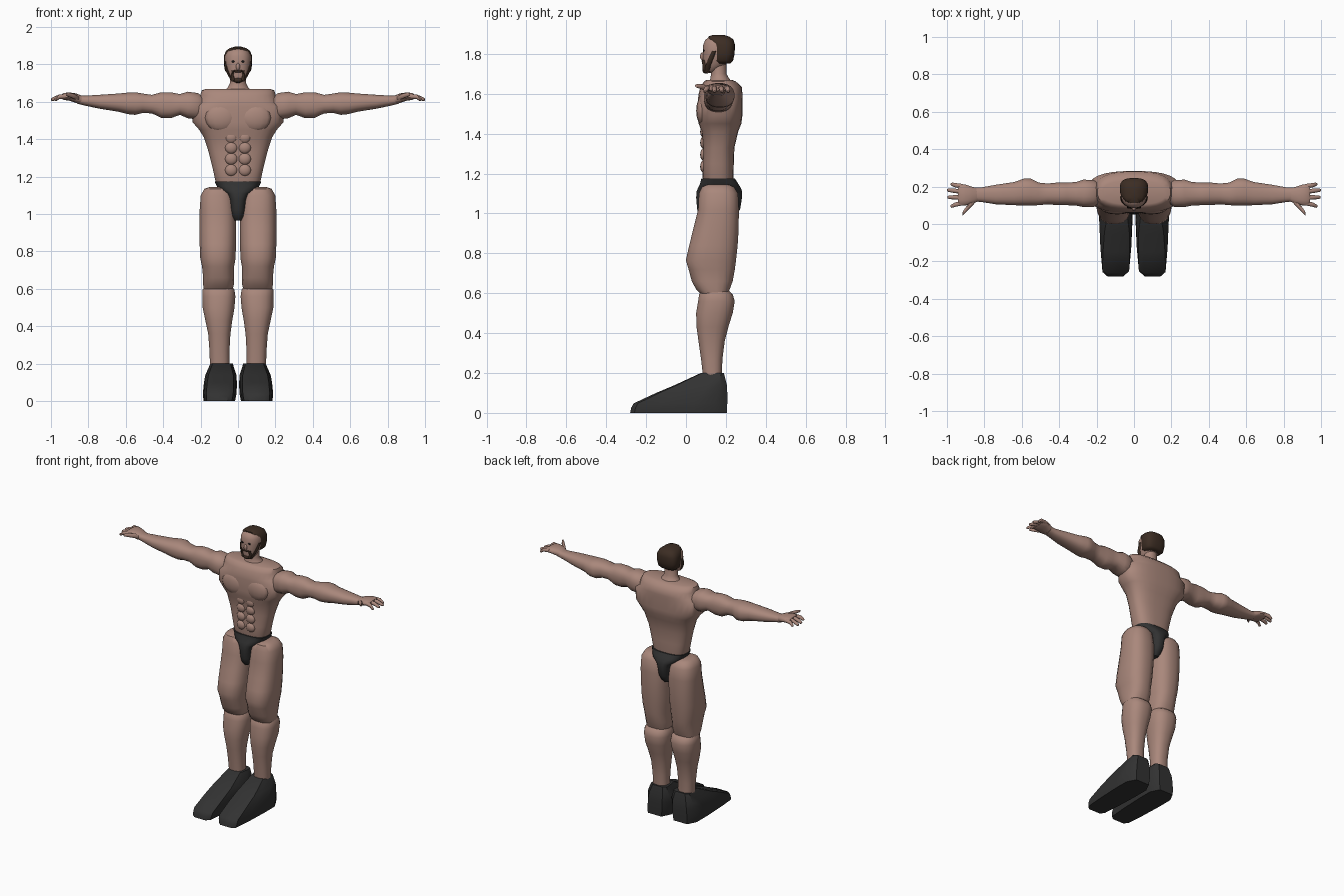
import bpy, bmesh, math


def material(name, rgb):
    m = bpy.data.materials.new(name)
    m.diffuse_color = (*rgb, 1)
    return m


SKIN = material("skin", (0.40, 0.245, 0.20))
BLACK = material("black cloth", (0.032, 0.032, 0.032))
HAIR = material("dark brown hair", (0.045, 0.026, 0.017))
EYE = material("dark eyes", (0.01, 0.01, 0.01))


def finish(name, bm, mat, mirror, angle):
    bmesh.ops.recalc_face_normals(bm, faces=bm.faces[:])
    me = bpy.data.meshes.new(name)
    bm.to_mesh(me)
    bm.free()
    me.materials.append(mat)
    ob = bpy.data.objects.new(name, me)
    bpy.context.collection.objects.link(ob)
    bpy.ops.object.select_all(action='DESELECT')
    bpy.context.view_layer.objects.active = ob
    ob.select_set(True)
    bpy.ops.object.shade_smooth_by_angle(angle=math.radians(angle))
    if mirror:
        ob.modifiers.new("mirror", 'MIRROR').use_mirror_merge = False
    return ob


def loft(name, rings, mat, axis='z', n=20, power=2.4, mirror=False, angle=45):
    """Rings are (t, a0, a1, b0, b1): along z a=x, b=y; along x a=y, b=z."""
    bm = bmesh.new()
    loops = []
    for t, a0, a1, b0, b1 in rings:
        loop = []
        for i in range(n):
            th = 2 * math.pi * (i + 0.5) / n
            c, s = math.cos(th), math.sin(th)
            a = (a0 + a1) / 2 + (a1 - a0) / 2 * math.copysign(abs(c) ** (2 / power), c)
            b = (b0 + b1) / 2 + (b1 - b0) / 2 * math.copysign(abs(s) ** (2 / power), s)
            loop.append(bm.verts.new((a, b, t) if axis == 'z' else (t, a, b)))
        loops.append(loop)
    for p, q in zip(loops, loops[1:]):
        for i in range(n):
            j = (i + 1) % n
            bm.faces.new((p[i], p[j], q[j], q[i]))
    bm.faces.new(loops[0])
    bm.faces.new(loops[-1])
    return finish(name, bm, mat, mirror, angle)


def sym(rings):
    """Expand (z, half_width, y0, y1) to full rings."""
    return [(z, -w, w, y0, y1) for z, w, y0, y1 in rings]


def blob(name, loc, size, mat, mirror=False):
    bm = bmesh.new()
    bmesh.ops.create_uvsphere(bm, u_segments=14, v_segments=8, radius=1)
    for v in bm.verts:
        v.co = [l + c * s for l, c, s in zip(loc, v.co, size)]
    return finish(name, bm, mat, mirror, 60)


# Torso with broad chest and narrow waist
loft("torso", sym([
    (1.12, .10, .10, .23), (1.18, .122, .083, .238), (1.25, .137, .083, .24),
    (1.33, .157, .085, .243), (1.41, .183, .078, .262), (1.45, .208, .063, .278),
    (1.49, .243, .06, .283), (1.575, .25, .06, .283), (1.595, .212, .062, .284),
    (1.635, .203, .072, .28), (1.662, .195, .09, .25), (1.67, .17, .105, .23)]),
    SKIN, n=28, power=2.7)
blob("chest_muscle", (.09, .085, 1.515), (.088, .034, .075), SKIN, True)
for z in (1.235, 1.295, 1.355, 1.41):
    blob("abdominal_muscle", (.036, .09, z), (.034, .019, .032), SKIN, True)

# Legs
loft("thigh", [
    (1.145, .07, .15, .11, .21), (1.135, .045, .18, .08, .24), (1.10, .022, .20, .064, .262),
    (1.02, .01, .206, .06, .266), (.92, .009, .206, .035, .265), (.84, .01, .206, .015, .26),
    (.765, .012, .203, -.002, .252), (.72, .02, .193, .012, .246), (.66, .02, .187, .028, .235),
    (.62, .022, .187, .05, .22), (.59, .03, .182, .08, .21)],
    SKIN, mirror=True, power=2.5)
loft("lower_leg", [
    (.625, .04, .17, .09, .20), (.595, .018, .19, .065, .235), (.56, .013, .192, .06, .245),
    (.50, .018, .19, .05, .235), (.43, .03, .175, .052, .213), (.36, .04, .16, .062, .195),
    (.27, .045, .153, .075, .183), (.18, .045, .15, .085, .18)],
    SKIN, mirror=True)

# Shoes: flat outline that shrinks towards the ankle
bm = bmesh.new()
loops = []
for z, w, toe, heel in ((0, .084, -.28, .205), (.025, .088, -.275, .206), (.048, .09, -.262, .207),
                        (.10, .088, -.15, .207), (.14, .083, -.055, .205), (.20, .06, .075, .19)):
    cx = .1 - .06 * z
    length = heel - toe
    outline = [(.5, 0), (.8, .045), (.92, .3), (1, .65), (1, .87), (.62, 1)]
    pts = [(cx + w * a, toe + length * b) for a, b in outline]
    pts += [(cx - w * a, toe + length * b) for a, b in reversed(outline)]
    loops.append([bm.verts.new((x, y, z)) for x, y in pts])
for p, q in zip(loops, loops[1:]):
    for i in range(len(p)):
        j = (i + 1) % len(p)
        bm.faces.new((p[i], p[j], q[j], q[i]))
bm.faces.new(loops[0])
bm.faces.new(loops[-1])
finish("shoe", bm, BLACK, True, 40)

# Briefs: waistband narrowing to a strip between the legs
loft("briefs", sym([
    (.965, .022, .085, .23), (.985, .036, .066, .25), (1.02, .043, .055, .272),
    (1.08, .05, .05, .282), (1.11, .066, .052, .282), (1.13, .103, .06, .275),
    (1.15, .115, .07, .262), (1.175, .126, .076, .246)]), BLACK, power=2.8)

# Arms, held straight out
loft("arm", [
    (.19, .11, .22, 1.53, 1.63), (.215, .09, .235, 1.505, 1.648), (.27, .09, .238, 1.512, 1.655),
    (.31, .098, .225, 1.53, 1.642), (.36, .10, .222, 1.512, 1.652), (.41, .10, .222, 1.513, 1.652),
    (.46, .105, .217, 1.538, 1.638), (.51, .10, .222, 1.54, 1.645), (.55, .098, .243, 1.53, 1.652),
    (.59, .098, .243, 1.534, 1.65), (.64, .10, .225, 1.547, 1.645), (.74, .105, .21, 1.563, 1.638),
    (.82, .118, .195, 1.58, 1.633), (.86, .12, .195, 1.59, 1.635)],
    SKIN, axis='x', mirror=True)
loft("palm", [
    (.83, .122, .19, 1.588, 1.63), (.865, .105, .20, 1.594, 1.645), (.90, .098, .212, 1.606, 1.65),
    (.93, .098, .214, 1.61, 1.648), (.94, .105, .208, 1.615, 1.642)],
    SKIN, axis='x', mirror=True, n=14)
for y0, y1, tip in ((.202, .212, .98), (.173, .181, 1.0), (.142, .143, .998), (.112, .096, .982)):
    r = .0125
    loft("finger", [
        (.915, y0 - r, y0 + r, 1.617, 1.642), (.955, (y0 + y1) / 2 - r, (y0 + y1) / 2 + r, 1.615, 1.64),
        (tip - .008, y1 - .01, y1 + .01, 1.604, 1.624), (tip, y1 - .004, y1 + .004, 1.608, 1.618)],
        SKIN, axis='x', mirror=True, n=10, power=2)
loft("thumb", [
    (.85, .112, .14, 1.605, 1.63), (.88, .08, .115, 1.616, 1.644),
    (.905, .055, .083, 1.626, 1.65), (.918, .044, .062, 1.632, 1.648)],
    SKIN, axis='x', mirror=True, n=10, power=2)

# Neck and head
loft("neck", sym([
    (1.65, .085, .11, .24), (1.675, .056, .122, .218), (1.70, .044, .125, .203),
    (1.76, .044, .125, .203)]), SKIN, power=2)
loft("head", sym([
    (1.705, .022, .095, .13), (1.716, .036, .088, .155), (1.74, .05, .085, .195),
    (1.77, .063, .084, .222), (1.81, .069, .084, .236), (1.845, .069, .086, .238),
    (1.87, .058, .096, .228), (1.884, .04, .115, .21), (1.89, .018, .14, .185)]),
    SKIN, n=24, power=2.3)
blob("nose", (0, .084, 1.787), (.011, .014, .02), SKIN)
blob("eye", (.026, .0895, 1.816), (.0095, .005, .006), EYE, True)

# Hair cap over the crown, sides and back
loft("hair", sym([
    (1.752, .056, .15, .222), (1.765, .07, .137, .236), (1.80, .076, .134, .244),
    (1.845, .076, .13, .246), (1.872, .065, .112, .238), (1.887, .045, .112, .216),
    (1.895, .018, .135, .19)]), HAIR, n=24, power=2.8)

# Beard: chin, moustache and strips along the jaw
blob("chin_beard", (0, .102, 1.717), (.032, .02, .016), HAIR)
blob("moustache", (0, .088, 1.764), (.03, .01, .007), HAIR)
loft("mouth_beard_side", [
    (1.715, .014, .034, .084, .10), (1.742, .024, .039, .082, .104), (1.768, .019, .034, .08, .10)],
    HAIR, mirror=True, n=10, power=2)
loft("jaw_beard", [
    (1.71, .015, .034, .092, .122), (1.74, .037, .054, .097, .125),
    (1.775, .052, .0695, .112, .138), (1.815, .06, .075, .132, .152)],
    HAIR, mirror=True, n=10, power=2)
